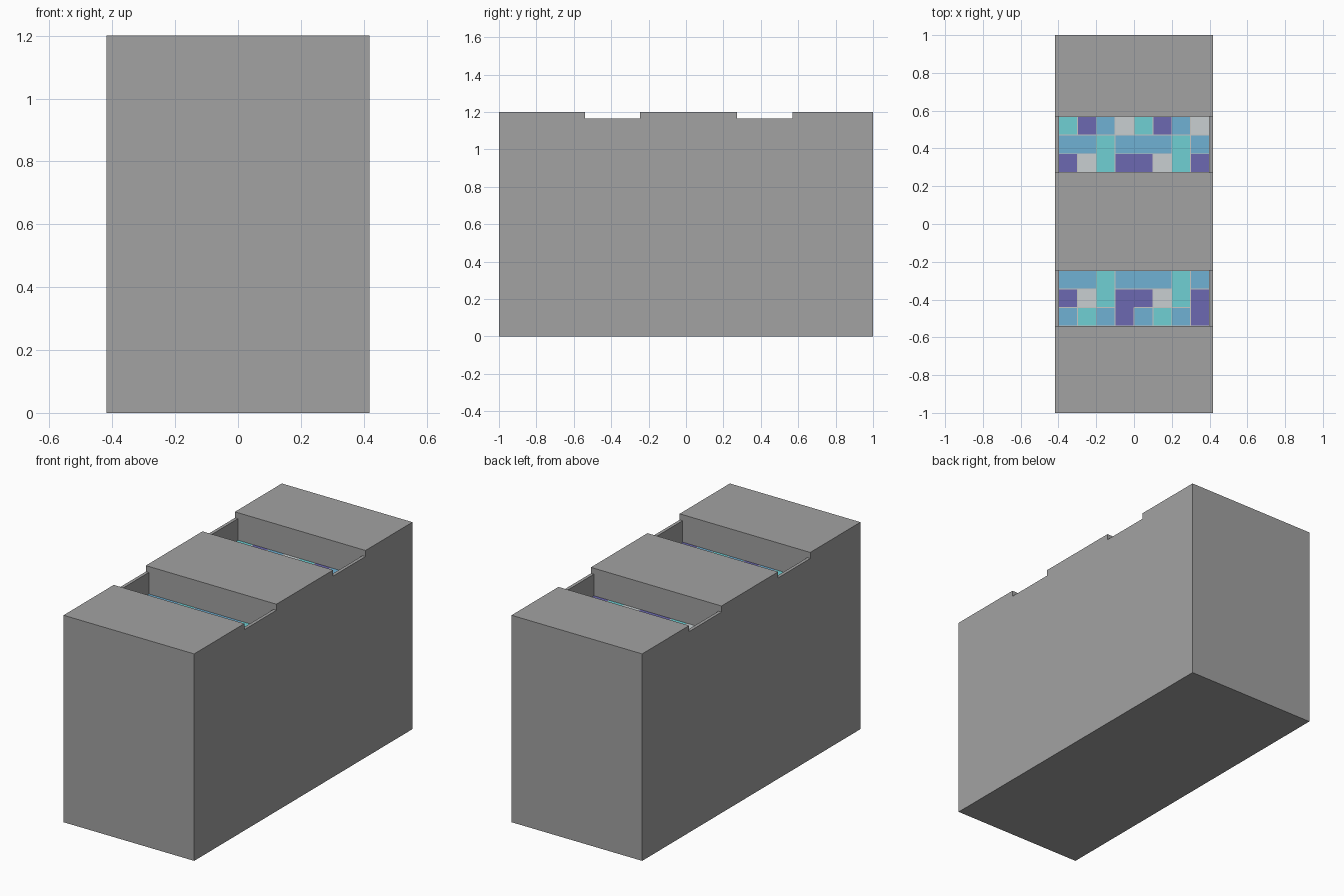
import bpy
import bmesh
from mathutils import Vector

if "Cube" in bpy.data.objects:
    bpy.data.objects.remove(bpy.data.objects["Cube"])

HALF_X, HALF_Y, TOP = 0.419, 1.0, 1.2
NOTCH_Z, FLOOR_Z, WELL_X = 1.165, 1.04, 0.40
WELLS = [(-0.54, -0.246), (0.273, 0.57)]


def material(name, srgb):
    m = bpy.data.materials.new(name)
    lin = [((c / 255 + 0.055) / 1.055) ** 2.4 for c in srgb]
    m.diffuse_color = (*lin, 1)
    m.use_nodes = True
    m.node_tree.nodes["Principled BSDF"].inputs["Base Color"].default_value = m.diffuse_color
    return m


stone = material("stone grey", (162, 162, 162))
grout = material("grout", (198, 198, 196))
TILES = {
    "T": material("teal tile", (112, 208, 212)),
    "B": material("blue tile", (112, 177, 212)),
    "P": material("purple tile", (108, 105, 177)),
    "G": material("pale grey tile", (200, 207, 209)),
}


def finish(bm, name, mats):
    bmesh.ops.recalc_face_normals(bm, faces=bm.faces)
    me = bpy.data.meshes.new(name)
    bm.to_mesh(me)
    bm.free()
    for m in mats:
        me.materials.append(m)
    ob = bpy.data.objects.new(name, me)
    bpy.context.collection.objects.link(ob)
    return ob


# Stone block: side profile with two notches, extruded across x
profile = [(-HALF_Y, 0), (-HALF_Y, TOP)]
for y0, y1 in WELLS:
    profile += [(y0, TOP), (y0, NOTCH_Z), (y1, NOTCH_Z), (y1, TOP)]
profile += [(HALF_Y, TOP), (HALF_Y, 0)]

bm = bmesh.new()
side = bm.faces.new([bm.verts.new((-HALF_X, y, z)) for y, z in profile])
ext = bmesh.ops.extrude_face_region(bm, geom=[side], use_keep_orig=True)
bmesh.ops.translate(bm, vec=(2 * HALF_X, 0, 0),
                    verts=[g for g in ext["geom"] if isinstance(g, bmesh.types.BMVert)])
bmesh.ops.recalc_face_normals(bm, faces=bm.faces)


def notch_floors():
    return [f for f in bm.faces
            if all(abs(v.co.z - NOTCH_Z) < 1e-4 for v in f.verts)]


# Wells sunk into the notch floors, leaving a thin lip on each side
for x in (-WELL_X, WELL_X):
    fs = notch_floors()
    geom = fs + list({e for f in fs for e in f.edges}) + list({v for f in fs for v in f.verts})
    bmesh.ops.bisect_plane(bm, geom=geom, plane_co=(x, 0, 0), plane_no=(1, 0, 0))
middle = [f for f in notch_floors() if abs(f.calc_center_median().x) < 0.1]
sunk = bmesh.ops.extrude_discrete_faces(bm, faces=middle)["faces"]
for f in sunk:
    f.material_index = 1
    bmesh.ops.translate(bm, vec=(0, 0, FLOOR_Z - NOTCH_Z), verts=f.verts)
bmesh.ops.remove_doubles(bm, verts=bm.verts, dist=1e-5)
finish(bm, "stone_block", [stone, grout])

# Mosaic tiles: a repeating four-column pattern, grout only between colours
ROWS = ["TPBG", "BBTB", "PGTP", "BTBP"]
GAP = 0.0025


def mosaic(name, y0, y1, rows):
    grid = [r * 2 for r in rows]
    w, h = 2 * WELL_X / 8, (y1 - y0) / 3
    keys = list(TILES)
    bm = bmesh.new()

    def gap(r, c, key):
        inside = 0 <= r < 3 and 0 <= c < 8
        return 0 if inside and grid[r][c] == key else GAP

    for r in range(3):
        for c in range(8):
            k = grid[r][c]
            xa = -WELL_X + c * w + gap(r, c - 1, k)
            xb = -WELL_X + (c + 1) * w - gap(r, c + 1, k)
            yb = y1 - r * h - gap(r - 1, c, k)
            ya = y1 - (r + 1) * h + gap(r + 1, c, k)
            z = FLOOR_Z + 0.002
            f = bm.faces.new([bm.verts.new(Vector(p)) for p in
                              ((xa, ya, z), (xb, ya, z), (xb, yb, z), (xa, yb, z))])
            f.material_index = keys.index(k)
    finish(bm, name, TILES.values())


mosaic("front_well_tiles", *WELLS[0], ROWS[1:])
mosaic("back_well_tiles", *WELLS[1], ROWS[:3])
